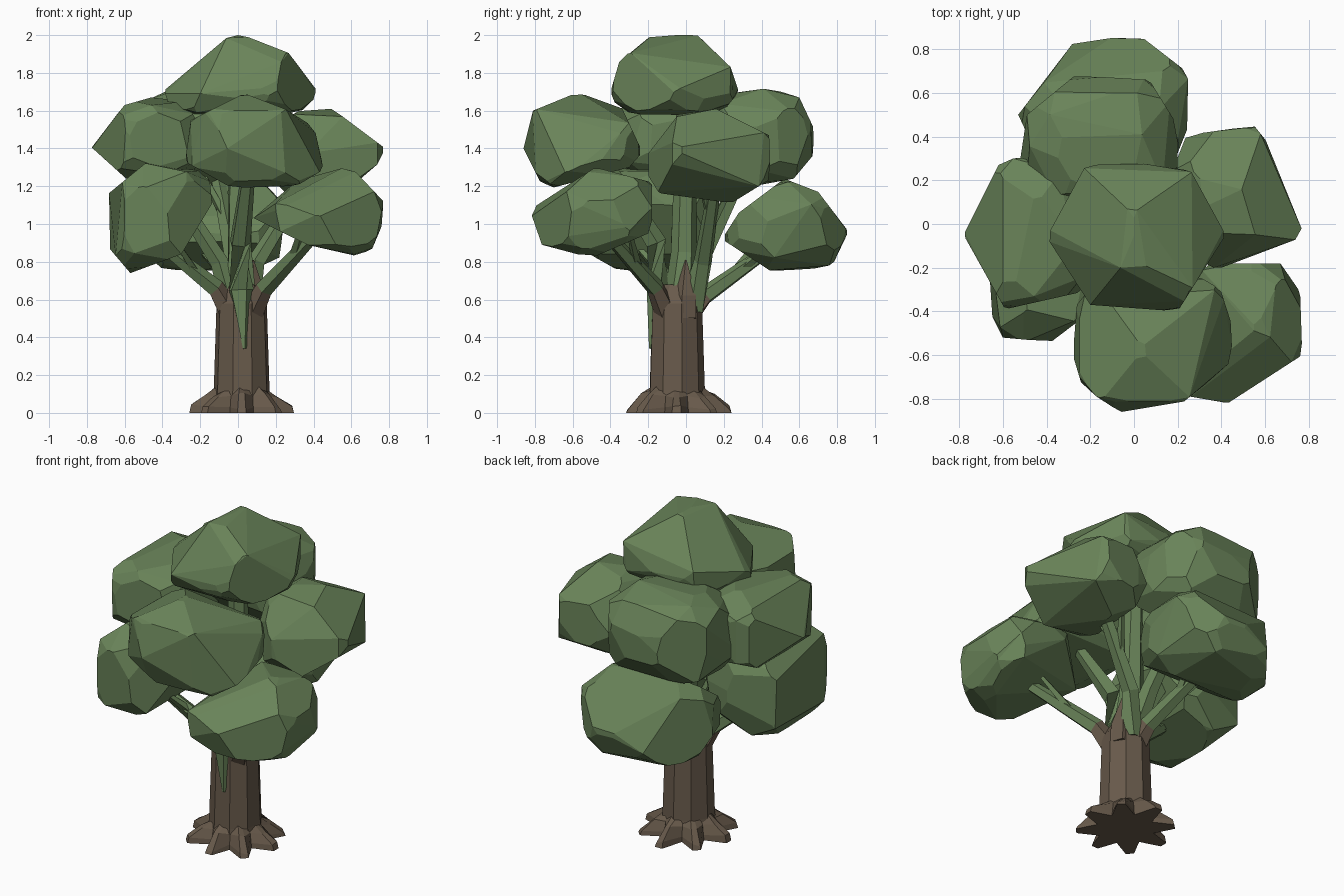
import bpy, bmesh, math, random
from mathutils import Vector

cube = bpy.data.objects.get("Cube")
if cube:
    bpy.data.objects.remove(cube, do_unlink=True)


def make_material(name, rgb):
    mat = bpy.data.materials.new(name)
    mat.use_nodes = True
    mat.diffuse_color = (*rgb, 1)
    mat.node_tree.nodes["Principled BSDF"].inputs["Base Color"].default_value = (*rgb, 1)
    return mat


LEAF = make_material("leaf green", (0.142, 0.23, 0.1))
BARK = make_material("bark brown", (0.138, 0.102, 0.07))


def finish(name, bm, mats):
    bmesh.ops.recalc_face_normals(bm, faces=bm.faces)
    mesh = bpy.data.meshes.new(name)
    bm.to_mesh(mesh)
    bm.free()
    for mat in mats:
        mesh.materials.append(mat)
    obj = bpy.data.objects.new(name, mesh)
    bpy.context.collection.objects.link(obj)
    return obj


def bridge_rings(bm, rings):
    """Join rings of equal vertex count and cap both ends."""
    rings = [[bm.verts.new(p) for p in ring] for ring in rings]
    n = len(rings[0])
    for a, b in zip(rings, rings[1:]):
        for i in range(n):
            j = (i + 1) % n
            bm.faces.new((a[i], a[j], b[j], b[i]))
    bm.faces.new(rings[0])
    bm.faces.new(rings[-1])


def hull(bm):
    """Replace the mesh by its convex hull."""
    bmesh.ops.delete(bm, geom=bm.edges[:] + bm.faces[:], context="EDGES_FACES") if bm.edges else None


PLANES = {"front": (0, 2), "side": (1, 2), "top": (0, 1)}


def convex_mesh(points):
    bm = bmesh.new()
    result = bmesh.ops.convex_hull(bm, input=[bm.verts.new(p) for p in points])
    bmesh.ops.delete(bm, geom=result["geom_interior"], context="VERTS")
    return bm


def leaf_clump(name, seed, **outlines):
    """Faceted rounded lump, trimmed to convex front, side or top outlines."""
    rng = random.Random(seed)
    spans = [[], [], []]
    for view, outline in outlines.items():
        for axis, values in zip(PLANES[view], zip(*outline)):
            spans[axis] += values
    mid = [(min(s) + max(s)) / 2 for s in spans]
    half = [(max(s) - min(s)) / 2 * 1.06 for s in spans]
    # boxy sphere of scattered points
    count, turn, points = 30, rng.uniform(0, math.tau), []
    for i in range(count):
        h = 1 - 2 * (i + 0.5) / count
        a = turn + i * math.pi * (3 - math.sqrt(5)) + rng.uniform(-0.2, 0.2)
        r = math.sqrt(1 - h * h)
        unit = (r * math.cos(a), r * math.sin(a), h)
        points.append([m + w * math.copysign(abs(c) ** 0.72, c) for m, w, c in zip(mid, half, unit)])
    bm = convex_mesh(points)
    # slice along each outline edge
    for view, outline in outlines.items():
        u, v = PLANES[view]
        centre = sum((Vector(p) for p in outline), Vector((0, 0))) / len(outline)
        for p, q in zip(outline, outline[1:] + outline[:1]):
            p, q = Vector(p), Vector(q)
            out = Vector((q.y - p.y, p.x - q.x))
            if out.dot(p - centre) < 0:
                out.negate()
            co, no = Vector((0, 0, 0)), Vector((0, 0, 0))
            co[u], co[v], no[u], no[v] = *p, *out
            bmesh.ops.bisect_plane(bm, geom=bm.verts[:] + bm.edges[:] + bm.faces[:],
                                   plane_co=co, plane_no=no, clear_outer=True)
    points = [v.co.copy() for v in bm.verts]
    bm.free()
    bm = convex_mesh(points)
    bmesh.ops.remove_doubles(bm, verts=bm.verts, dist=0.02)
    bmesh.ops.dissolve_limit(bm, angle_limit=math.radians(9), verts=bm.verts, edges=bm.edges)
    return finish(name, bm, [LEAF])


def limb(name, path, radii, bark_below=0, sides=5):
    """Tapered tube along a path, bark coloured under a height."""
    path = [Vector(p) for p in path]
    rings = []
    for i, p in enumerate(path):
        d = path[min(i + 1, len(path) - 1)] - path[max(i - 1, 0)]
        q = d.to_track_quat("Z", "Y")
        rings.append([p + q @ Vector((radii[i] * math.cos(k * math.tau / sides),
                                      radii[i] * math.sin(k * math.tau / sides), 0))
                      for k in range(sides)])
    bm = bmesh.new()
    bridge_rings(bm, rings)
    for f in bm.faces:
        f.material_index = int(f.calc_center_median().z < bark_below)
    return finish(name, bm, [LEAF, BARK])


# Foliage clumps
leaf_clump("top_clump", 1,
           front=[(-.4, 1.6), (-.37, 1.8), (-.2, 1.95), (0, 2), (.2, 1.96), (.4, 1.8), (.42, 1.62), (.1, 1.55)],
           side=[(-.4, 1.7), (-.35, 1.87), (-.18, 2), (.06, 2), (.23, 1.85), (.28, 1.7), (.2, 1.6), (-.05, 1.55), (-.36, 1.6)],
           top=[(-.4, -.06), (-.22, .27), (.24, .28), (.42, -.05), (.2, -.4), (-.2, -.37)])
leaf_clump("front_upper_clump", 2,
           front=[(-.28, 1.33), (-.25, 1.55), (.03, 1.69), (.3, 1.62), (.42, 1.47), (.46, 1.24), (.18, 1.18), (-.05, 1.2)],
           side=[(-.86, 1.4), (-.81, 1.6), (-.59, 1.69), (-.36, 1.66), (-.23, 1.38), (-.3, 1.3), (-.75, 1.18)],
           top=[(-.28, -.6), (-.22, -.8), (-.08, -.86), (.17, -.86), (.43, -.65), (.46, -.5), (.38, -.25), (-.25, -.23)])
leaf_clump("left_upper_clump", 3,
           front=[(.2, 1.15), (.2, 1.6), (.5, 1.61), (.78, 1.4), (.69, 1.22), (.35, 1.11)],
           side=[(-.21, 1.36), (-.04, 1.58), (.16, 1.61), (.44, 1.47), (.45, 1.24), (.24, 1.11), (-.19, 1.17)],
           top=[(.19, .4), (.55, .45), (.75, .2), (.77, -.06), (.4, -.2), (.18, -.2)])
leaf_clump("right_upper_clump", 4,
           front=[(-.78, 1.41), (-.6, 1.63), (-.46, 1.67), (-.28, 1.65), (-.19, 1.5), (-.2, 1.22), (-.57, 1.22)],
           top=[(-.78, -.05), (-.62, .27), (-.53, .31), (-.25, .2), (-.19, -.3), (-.59, -.39)])
leaf_clump("back_upper_clump", 5,
           side=[(.15, 1.68), (.44, 1.72), (.6, 1.67), (.68, 1.5), (.67, 1.36), (.57, 1.24), (.3, 1.19), (.06, 1.4)],
           top=[(-.49, .5), (-.27, .68), (.07, .66), (.2, .45), (.2, .25), (0, .06), (-.4, .1), (-.52, .3)])
leaf_clump("front_left_clump", 6,
           front=[(.08, 1.03), (.3, 1.27), (.6, 1.3), (.77, 1.12), (.77, 1.01), (.69, .82), (.41, .87)],
           side=[(-.82, 1.08), (-.48, 1.3), (-.18, 1.22), (-.15, 1.12), (-.2, .95), (-.5, .82), (-.8, .9)],
           top=[(.35, -.18), (.67, -.18), (.76, -.3), (.77, -.6), (.43, -.82), (.2, -.78), (.08, -.4)])
leaf_clump("front_right_clump", 7,
           front=[(-.76, 1.1), (-.74, .94), (-.57, .74), (-.3, .84), (-.13, 1.12), (-.14, 1.27), (-.48, 1.33)],
           top=[(-.76, -.2), (-.6, -.52), (-.38, -.54), (-.13, -.35), (-.15, .1), (-.4, .17), (-.68, .1)])
leaf_clump("back_lower_clump", 8,
           side=[(.19, .92), (.28, 1.06), (.52, 1.24), (.7, 1.17), (.86, .96), (.77, .77), (.45, .75)],
           top=[(-.53, .5), (-.27, .84), (.03, .86), (.25, .69), (.25, .45), (.15, .2), (-.4, .22)])

# Trunk: faceted column, slightly wider at the foot
CX, CY = 0.02, -0.05


def column_ring(z, r, sides=9):
    return [(CX + r * math.cos(math.tau * k / sides + 0.2),
             CY + r * math.sin(math.tau * k / sides + 0.2), z) for k in range(sides)]


bm = bmesh.new()
bridge_rings(bm, [column_ring(0.04, 0.158), column_ring(0.12, 0.15),
                  column_ring(0.58, 0.135), column_ring(0.68, 0.07)])
finish("trunk", bm, [BARK])

# Root flare: star of stubby roots
rng = random.Random(11)
ROOTS = 8
reach = [rng.uniform(0.94, 1.05) for _ in range(ROOTS)]


def root_ring(z, tip, gap):
    ring = []
    for k in range(ROOTS * 3):
        r = gap if k % 3 == 0 else tip * reach[k // 3]
        a = math.tau * (k - 1.5 + (0, 0.18, -0.18)[k % 3]) / (ROOTS * 3)
        lift = 0 if k % 3 == 0 or z == 0 else rng.uniform(-0.015, 0.015)
        ring.append((CX + r * math.cos(a), CY + r * math.sin(a), z + lift))
    return ring


bm = bmesh.new()
bridge_rings(bm, [root_ring(0, 0.28, 0.165), root_ring(0.03, 0.27, 0.16),
                  root_ring(0.09, 0.195, 0.15), root_ring(0.125, 0.14, 0.13)])
finish("roots", bm, [BARK])

# Main leader, and a pointed bark wedge running up its side
limb("leader", [(0.02, -0.03, 0.52), (0.01, -0.01, 0.85), (0, 0, 1.7)], [0.1, 0.07, 0.05], sides=6)
limb("side_bark_wedge", [(0.09, 0, 0.5), (0.085, 0, 0.62), (0.08, 0, 0.81)], [0.065, 0.065, 0.004], 2)

# Front branch, running down the trunk to a point
limb("front_branch", [(0.035, -0.186, 0.34), (0.015, -0.145, 0.65), (0.01, -0.16, 0.9), (0.06, -0.42, 1.32)],
     [0.01, 0.07, 0.058, 0.035])

# Branches to the other clumps, with bark at the base
branches = {
    "front_left": [(0.07, -0.1, 0.52), (0.14, -0.16, 0.66), (0.42, -0.43, 0.96)],
    "front_right": [(-0.04, -0.07, 0.52), (-0.12, -0.1, 0.66), (-0.42, -0.2, 0.9)],
    "back_lower": [(0, 0, 0.5), (-0.02, 0.1, 0.62), (-0.13, 0.45, 0.87)],
    "left_upper": [(0.05, 0.03, 0.55), (0.1, 0.09, 0.8), (0.38, 0.16, 1.25)],
    "right_upper": [(-0.02, -0.04, 0.55), (-0.1, -0.03, 0.8), (-0.42, -0.04, 1.3)],
    "back_upper": [(0.01, 0, 0.58), (-0.03, 0.1, 0.85), (-0.13, 0.34, 1.35)],
}
for name, path in branches.items():
    limb(name + "_branch", path, [0.065, 0.05, 0.033], 0.61)
    # Side twigs forking off the outer half
    a, b = Vector(path[1]), Vector(path[2])
    across = (b - a).cross(Vector((0, 0, 1))).normalized()
    for n, side in enumerate((-1, 1)):
        start = a.lerp(b, 0.35 + 0.2 * n)
        end = start + (b - a) * 0.42 + across * side * 0.1 + Vector((0, 0, 0.05))
        limb(f"{name}_twig_{n + 1}", [start, end], [0.028, 0.014], sides=4)
